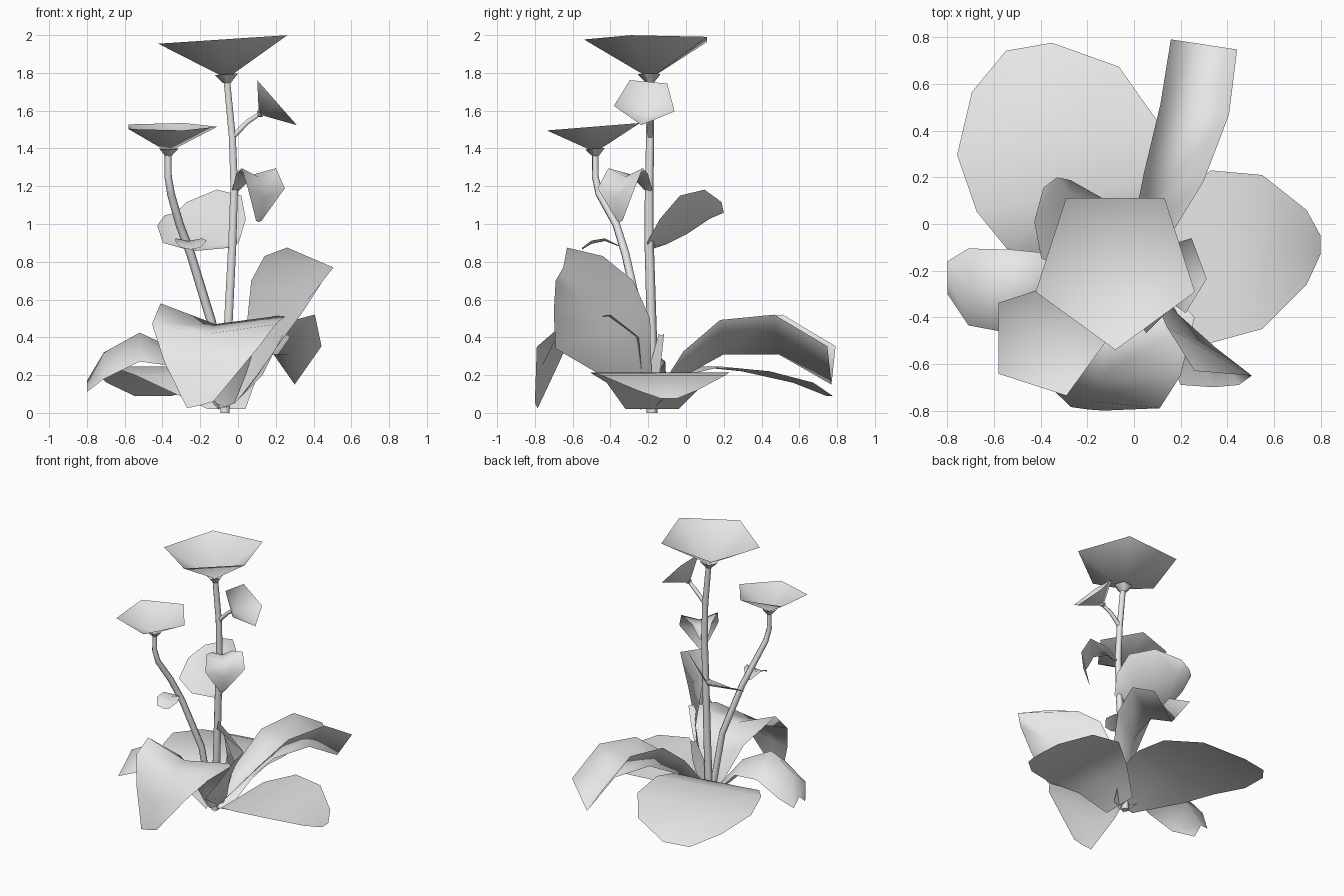
import bpy
import bmesh
import math
from mathutils import Vector

default_cube = bpy.data.objects.get("Cube")
if default_cube:
    bpy.data.objects.remove(default_cube, do_unlink=True)

# One plain grey for the whole plant
grey = bpy.data.materials.new("plain_grey")
grey.use_nodes = True
grey.diffuse_color = (.8, .8, .8, 1)
grey.node_tree.nodes["Principled BSDF"].inputs["Base Color"].default_value = (.8, .8, .8, 1)


def finish(name, bm):
    """Turn a bmesh into a smooth shaded grey object."""
    mesh = bpy.data.meshes.new(name)
    for face in bm.faces:
        face.smooth = True
    bm.to_mesh(mesh)
    bm.free()
    mesh.materials.append(grey)
    obj = bpy.data.objects.new(name, mesh)
    bpy.context.collection.objects.link(obj)


def sheet(name, rows):
    """Skin rows of edge, midrib and edge points."""
    bm = bmesh.new()
    strips = [[bm.verts.new(point) for point in row] for row in rows]
    for near, far in zip(strips, strips[1:]):
        for k in range(2):
            bm.faces.new((near[k], near[k + 1], far[k + 1], far[k]))
    finish(name, bm)


def leaf(name, side, lift, spine):
    """Regular leaf along a midrib; each spine entry is x, y, z and half width."""
    rows = []
    for *position, width in spine:
        middle = Vector(position)
        across = Vector(side) * width
        raised = middle + Vector(lift) * width
        rows.append((raised - across, middle, raised + across))
    sheet(name, rows)


def stem(name, thickness, points):
    """Six sided tube that thins slightly towards its end."""
    curve = bpy.data.curves.new(name, "CURVE")
    curve.dimensions = "3D"
    curve.bevel_depth = thickness
    curve.bevel_resolution = 1
    curve.use_fill_caps = True
    spline = curve.splines.new("POLY")
    spline.use_smooth = True
    spline.points.add(len(points) - 1)
    for i, (target, point) in enumerate(zip(spline.points, points)):
        target.co = (*point, 1)
        target.radius = 1 - .3 * i / (len(points) - 1)
    curve.materials.append(grey)
    bpy.context.collection.objects.link(bpy.data.objects.new(name, curve))


def ring(bm, centre, axis, first, radius):
    """Five points around an axis, the first one towards a given direction."""
    axis = Vector(axis).normalized()
    first = Vector(first)
    u = (first - axis * first.dot(axis)).normalized()
    v = axis.cross(u)
    turns = [math.tau * i / 5 for i in range(5)]
    return [bm.verts.new(Vector(centre) + (u * math.cos(t) + v * math.sin(t)) * radius)
            for t in turns]


def flower(name, apex, centre, axis, first, radius, calyx_radius):
    """Open five sided funnel with a small calyx under it."""
    bm = bmesh.new()
    rim = ring(bm, centre, axis, first, radius)
    tip = bm.verts.new(apex)
    for i in range(5):
        bm.faces.new((tip, rim[i], rim[(i + 1) % 5]))
    finish(name + "_petals", bm)

    bm = bmesh.new()
    half = Vector(axis).normalized() * calyx_radius * .35
    top = ring(bm, Vector(apex) + half, axis, first, calyx_radius)
    bottom = ring(bm, Vector(apex) - half, axis, first, calyx_radius * .35)
    for i in range(5):
        j = (i + 1) % 5
        bm.faces.new((bottom[i], bottom[j], top[j], top[i]))
    finish(name + "_calyx", bm)


# Stems
stem("main_stem", .028, [
    (-.07, -.18, 0), (-.055, -.18, .4), (-.03, -.195, .9),
    (-.02, -.195, 1.2), (-.03, -.19, 1.46), (-.06, -.19, 1.77)])
stem("left_stem", .026, [
    (-.08, -.2, .03), (-.14, -.24, .48), (-.25, -.32, .84), (-.31, -.37, 1),
    (-.355, -.46, 1.16), (-.37, -.48, 1.25), (-.37, -.48, 1.38)])
stem("bud_stem", .017, [
    (-.03, -.19, 1.46), (.05, -.19, 1.54), (.11, -.2, 1.58)])

# Flowers
flower("top_flower", (-.06, -.19, 1.77), (-.08, -.18, 1.977),
       (-.066, 0, 1), (0, -1, 0), .36, .065)
flower("left_flower", (-.37, -.48, 1.38), (-.37, -.49, 1.515),
       (0, -.08, 1), (1, 0, 0), .26, .055)
flower("small_flower", (.11, -.2, 1.58), (.2, -.215, 1.65),
       (.75, 0, .66), (.65, -.12, -.75), .17, .025)

# Broad flat leaves near the ground
leaf("back_broad_leaf", (.985, .17, 0), (0, 0, 0), [
    (-.06, -.19, .02, .1),
    (-.22, -.05, .2, .33),
    (-.28, .12, .245, .4),
    (-.33, .37, .22, .435),
    (-.38, .62, .16, .32),
    (-.45, .76, .09, .1)])
leaf("right_broad_leaf", (0, -1, 0), (0, 0, 0), [
    (-.02, -.18, .02, .14),
    (.15, -.16, .16, .26),
    (.33, -.14, .215, .37),
    (.55, -.12, .2, .33),
    (.74, -.1, .12, .16),
    (.8, -.09, .075, .04)])

# Arching leaves, one channelled and one ridged
leaf("back_arched_leaf", (.98, -.15, 0), (0, 0, 1.4), [
    (-.04, -.16, .03, .04),
    (.09, 0, .2, .09),
    (.17, .2, .31, .13),
    (.26, .49, .31, .15),
    (.3, .77, .15, .145)])
leaf("left_arched_leaf", (0, 1, 0), (0, 0, -.85), [
    (-.1, -.2, .05, .04),
    (-.32, -.23, .33, .1),
    (-.52, -.29, .425, .18),
    (-.71, -.27, .32, .165),
    (-.8, -.23, .17, .07)])

# Large curled leaves at the front
sheet("front_drooping_leaf", [
    ((-.02, -.22, .05), (-.07, -.24, .03), (-.12, -.22, .05)),
    ((.12, -.25, .4), (-.09, -.33, .3), (-.28, -.3, .4)),
    ((.26, -.4, .52), (-.12, -.47, .47), (-.41, -.5, .58)),
    ((.2, -.65, .47), (-.15, -.66, .42), (-.455, -.58, .47)),
    ((.11, -.79, .35), (-.18, -.76, .25), (-.39, -.67, .27)),
    ((-.13, -.8, .06), (-.2, -.795, .04), (-.27, -.785, .025))])
sheet("front_upright_leaf", [
    ((-.03, -.18, .1), (-.02, -.22, .05), (0, -.25, .07)),
    ((.05, -.19, .5), (.13, -.32, .2), (.1, -.45, .2)),
    ((.07, -.28, .7), (.24, -.44, .42), (.2, -.69, .34)),
    ((.14, -.44, .83), (.35, -.53, .58), (.34, -.7, .53)),
    ((.26, -.63, .875), (.505, -.65, .77), (.45, -.69, .7))])
leaf("base_sprout", (.7, .7, 0), (0, 0, .4), [
    (-.03, -.18, .05, .03),
    (.01, -.16, .25, .04),
    (.03, -.13, .41, .02)])

# Smaller leaves higher on the stems
leaf("upper_back_leaf", (.83, .23, .5), (0, -.4, .3), [
    (-.02, -.2, .88, .03),
    (-.1, -.11, .89, .17),
    (-.19, .01, .95, .25),
    (-.27, .13, 1.03, .19),
    (-.33, .2, 1.06, .07)])
leaf("upper_right_leaf", (-.7, -.7, 0), (0, 0, .35), [
    (-.01, -.2, 1.17, .03),
    (.04, -.25, 1.24, .07),
    (.11, -.32, 1.25, .13),
    (.15, -.37, 1.14, .14),
    (.11, -.35, 1.01, .02)])
leaf("left_stem_leaf", (-1, 0, 0), (0, 0, .2), [
    (-.28, -.35, .88, .02),
    (-.26, -.43, .91, .07),
    (-.25, -.5, .895, .085),
    (-.25, -.55, .865, .05)])
